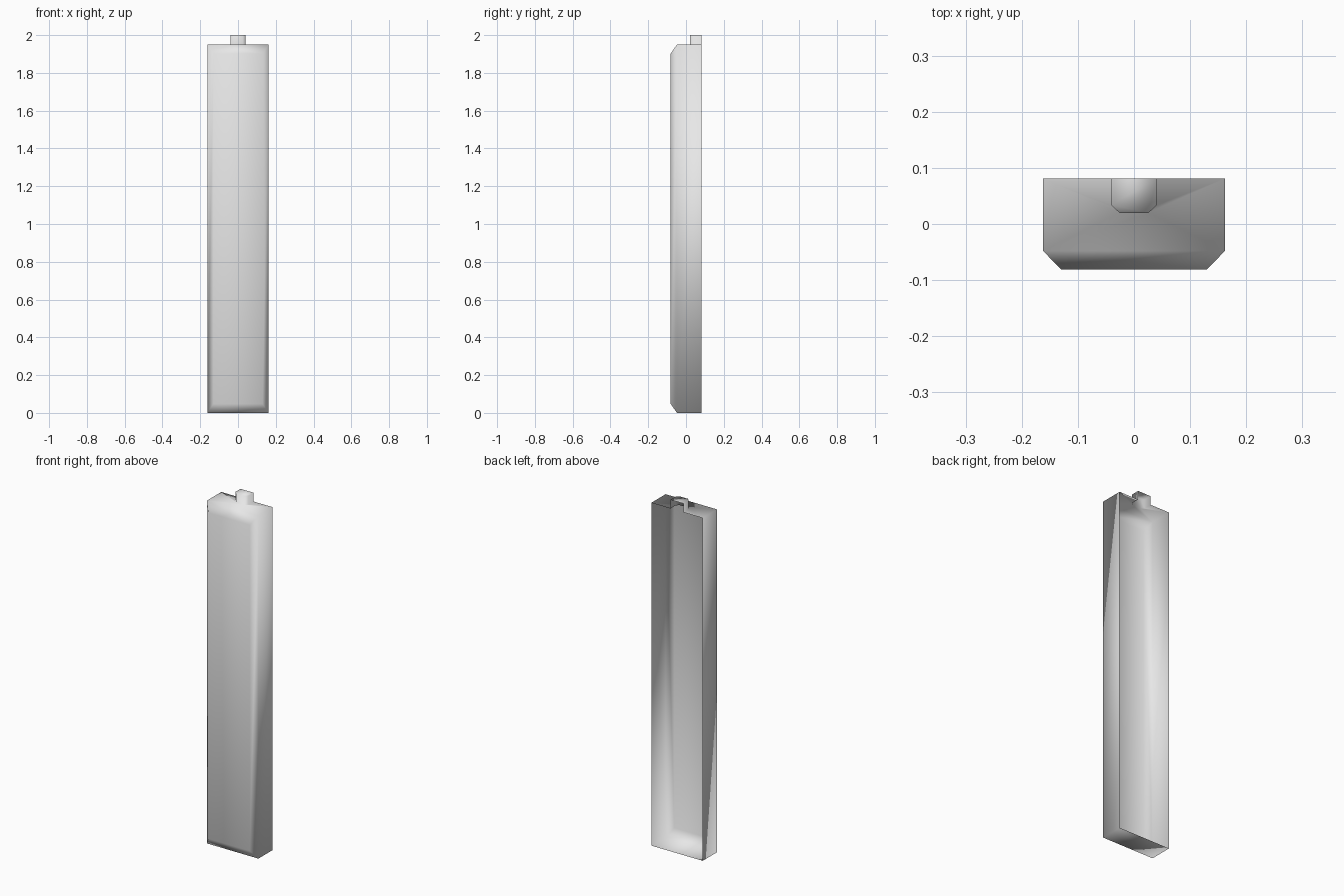
import bpy
import bmesh

cube = bpy.data.objects.get("Cube")
if cube:
    bpy.data.objects.remove(cube, do_unlink=True)

HALF_W, HALF_D = 0.162, 0.081   # half width and half depth of the shell
TOP, TAB_TOP = 1.95, 2.0        # shoulder height and tab height
BEVEL_Y = -0.048                # where the front bevel begins

grey = bpy.data.materials.new("light grey")
grey.use_nodes = True
grey.diffuse_color = (0.8, 0.8, 0.8, 1)
grey.node_tree.nodes["Principled BSDF"].inputs["Base Color"].default_value = (0.8, 0.8, 0.8, 1)

bm = bmesh.new()


def ring(half_w, bottom, top, y):
    """Upright rectangle, anticlockwise seen from the front."""
    corners = [(-half_w, bottom), (half_w, bottom), (half_w, top), (-half_w, top)]
    return [bm.verts.new((x, y, z)) for x, z in corners]


def bridge(a, b, sides):
    """Join matching edges of two closed rings."""
    for i in sides:
        j = (i + 1) % len(a)
        bm.faces.new((a[i], b[i], b[j], a[j]))


# Front panel, bevelled frame, side walls and bottom; the back stays open
front = ring(0.13, 0.048, 1.902, -HALF_D)
shoulder = ring(HALF_W, 0, TOP, BEVEL_Y)
back = ring(HALF_W, 0, TOP, HALF_D)
bm.faces.new(front)
bridge(front, shoulder, range(4))
bridge(shoulder, back, (0, 1, 3))

# Hollow tab with clipped front corners, open at the back
half = [(0.041, HALF_D), (0.041, 0.034), (0.026, 0.02)]
outline = [(-x, y) for x, y in half] + [(x, y) for x, y in reversed(half)]
low = [bm.verts.new((x, y, TOP)) for x, y in outline]
high = [bm.verts.new((x, y, TAB_TOP)) for x, y in outline]
for i in range(len(low) - 1):
    bm.faces.new((low[i], low[i + 1], high[i + 1], high[i]))
bm.faces.new(high)

# Top wall, notched where it opens into the tab
mid_left, mid_right = low[2], low[3]
bm.faces.new((shoulder[3], mid_left, low[1], low[0], back[3]))
bm.faces.new((shoulder[3], shoulder[2], mid_right, mid_left))
bm.faces.new((shoulder[2], back[2], low[5], low[4], mid_right))

for face in bm.faces:
    face.smooth = True
bm.normal_update()

mesh = bpy.data.meshes.new("hollow_panel")
bm.to_mesh(mesh)
bm.free()
mesh.materials.append(grey)
panel = bpy.data.objects.new("hollow_panel", mesh)
bpy.context.collection.objects.link(panel)
